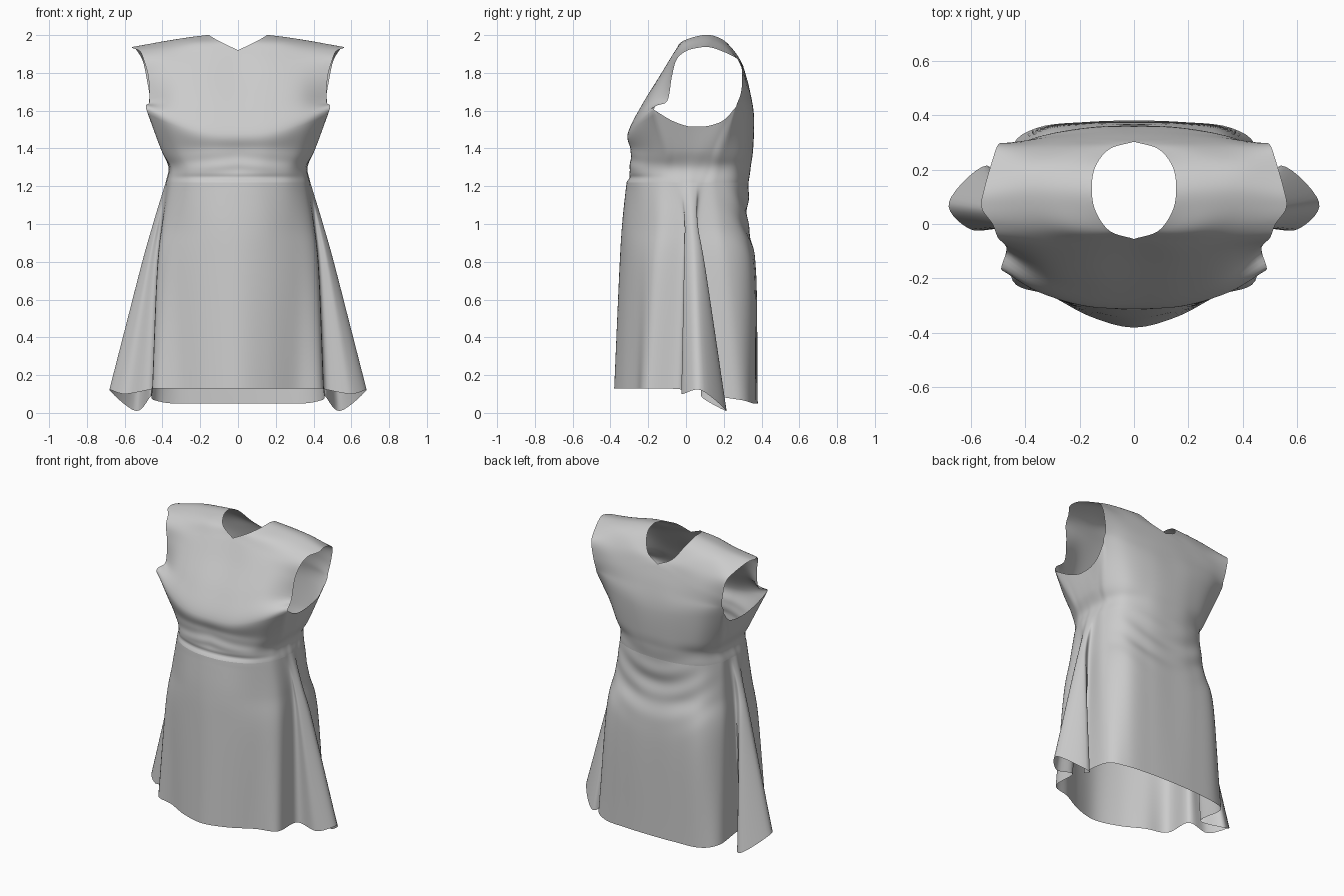
import bpy, bmesh, math
from mathutils import Vector

if "Cube" in bpy.data.objects:
    bpy.data.objects.remove(bpy.data.objects["Cube"])


def spline(pts, n, mirror_ends=False, pre=None, post=None):
    """Catmull-Rom samples; mirror_ends keeps the curve smooth across x = 0,
    pre and post are optional neighbours that set the end tangents."""
    pts = [Vector(p) for p in pts]

    def phantom(a, b):
        if mirror_ends and abs(a.x) < 1e-6:
            return Vector((-b.x, b.y, b.z))
        return a * 2 - b
    p = [pre or phantom(pts[0], pts[1])] + pts + [post or phantom(pts[-1], pts[-2])]
    out = []
    for i in range(1, len(p) - 2):
        a, b, c, d = p[i - 1:i + 3]
        for k in range(n):
            t = k / n
            out.append(0.5 * (2 * b + (c - a) * t + (2 * a - 5 * b + 4 * c - d) * t * t
                              + (3 * b - a - 3 * c + d) * t ** 3))
    return out + [pts[-1]]


def bump(v, centre, width):
    return math.exp(-((v - centre) / width) ** 2)


def wrinkle(p):
    """Gathers under the bust, a waist seam and draped swags on the back."""
    q = p.copy()
    q.x = max(q.x, 0)
    side = max(0, 1 - (q.x / 0.4) ** 2)
    if q.y < -0.1:
        q.y += 0.012 * side * bump(q.z, 1.245, 0.015)
        q.y += 0.003 * side * bump(q.z, 1.3, 0.07) * math.sin(q.z * 75 + q.x * 9)
    elif q.y > 0.12:
        q.y += 0.006 * side * bump(q.z, 1.05, 0.17) * math.sin((q.z - 1.4 * q.x ** 2) * 40)
    return q


def loft(bm, rows, n, pre=None, post=None):
    """Splines down the columns of already sampled rows, then quads."""
    vs = []
    for j, c in enumerate(zip(*rows)):
        col = spline(c, n, pre=pre and pre[j], post=post and post[j])
        vs.append([bm.verts.new(wrinkle(p)) for p in col])
    for a, b in zip(vs, vs[1:]):
        for i in range(len(a) - 1):
            bm.faces.new((a[i], b[i], b[i + 1], a[i + 1]))


def ease(edge, inner, beyond):
    """End tangents: free at the neck side, continuous towards the armhole."""
    m = len(edge) - 1
    return [(e * 2 - i).lerp(b, min(1, 2 * j / m))
            for j, (e, i, b) in enumerate(zip(edge, inner, beyond))]


def finish(bm, name):
    bmesh.ops.remove_doubles(bm, verts=bm.verts, dist=0.0005)
    bmesh.ops.recalc_face_normals(bm, faces=bm.faces)
    me = bpy.data.meshes.new(name)
    bm.to_mesh(me)
    bm.free()
    ob = bpy.data.objects.new(name, me)
    bpy.context.collection.objects.link(ob)
    m = ob.modifiers.new("mirror", 'MIRROR')
    m.use_clip = True
    m.merge_threshold = 0.001
    bpy.ops.object.select_all(action='DESELECT')
    ob.select_set(True)
    bpy.context.view_layer.objects.active = ob
    bpy.ops.object.shade_smooth_by_angle(angle=math.radians(60))


def flat(z, xy):
    return [(x, y, z) for x, y in xy]


# Half sections, front centre to back centre
armhole = [(0, -.308, 1.48), (.18, -.3, 1.49), (.35, -.25, 1.54), (.485, -.17, 1.605),
           (.465, -.08, 1.55), (.45, 0, 1.52), (.445, .05, 1.515), (.445, .12, 1.52),
           (.455, .2, 1.55), (.465, .265, 1.62), (.33, .325, 1.6), (.16, .355, 1.58),
           (0, .36, 1.57)]
bust = flat(1.39, [(0, -.292), (.16, -.285), (.31, -.22), (.395, -.12), (.405, -.06), (.405, 0),
                   (.405, .04), (.405, .09), (.4, .14), (.39, .2), (.3, .3), (.15, .345), (0, .355)])
ribs = flat(1.3, [(0, -.297), (.14, -.287), (.27, -.23), (.345, -.13), (.362, -.06), (.366, 0),
                  (.368, .03), (.366, .07), (.362, .12), (.35, .18), (.29, .27), (.15, .33), (0, .342)])
waist = flat(1.22, [(0, -.315), (.13, -.3), (.26, -.245), (.345, -.15), (.375, -.06), (.38, -.01),
                    (.383, .02), (.38, .05), (.375, .09), (.365, .16), (.3, .26), (.15, .32), (0, .333)])
hip = flat(1, [(0, -.338), (.15, -.315), (.29, -.24), (.39, -.14), (.405, -.015), (.43, -.005),
               (.45, .03), (.435, .062), (.395, .06), (.39, .18), (.31, .285), (.16, .322), (0, .328)])
thigh = flat(.75, [(0, -.353), (.16, -.323), (.31, -.25), (.42, -.165), (.43, -.02), (.485, -.008),
                   (.52, .05), (.475, .105), (.42, .07), (.425, .22), (.335, .34), (.17, .368), (0, .37)])
hem = [(0, -.38, .13), (.16, -.34, .13), (.31, -.262, .13), (.445, -.21, .13), (.46, -.03, .125),
       (.6, -.02, .1), (.68, .08, .12), (.54, .215, .01), (.46, .08, .09), (.45, .28, .07),
       (.35, .355, .05), (.17, .375, .05), (0, .38, .05)]

# Shoulder strips, neck or centre line out to the armhole edge
yoke = [armhole[:4],
        [(0, -.232, 1.63), (.17, -.232, 1.63), (.33, -.188, 1.66), (.468, -.1, 1.65)],
        [(0, -.13, 1.79), (.17, -.135, 1.79), (.33, -.11, 1.8), (.475, -.075, 1.78)],
        [(0, -.055, 1.92), (.16, -.07, 1.895), (.34, -.06, 1.88), (.5, -.05, 1.87)],
        [(.09, -.025, 1.963), (.22, -.02, 1.955), (.36, -.01, 1.93), (.52, 0, 1.915)],
        [(.142, .05, 1.992), (.26, .06, 1.98), (.4, .06, 1.955), (.56, .06, 1.932)],
        [(.155, .13, 2), (.27, .14, 1.985), (.4, .14, 1.965), (.55, .13, 1.935)],
        [(.142, .21, 1.965), (.26, .22, 1.95), (.39, .22, 1.935), (.52, .235, 1.895)],
        [(.09, .275, 1.885), (.2, .28, 1.88), (.36, .28, 1.86), (.5, .29, 1.85)],
        [(0, .302, 1.84), (.17, .31, 1.8), (.33, .31, 1.77), (.48, .297, 1.75)],
        [(0, .335, 1.72), (.16, .335, 1.7), (.33, .32, 1.69), (.468, .287, 1.68)],
        armhole[:8:-1]]

N = 7
# Bodice: body tube plus the yoke over the shoulders
bm = bmesh.new()
Y = [spline(r, N, i in (0, 1, 2, 9, 10, 11)) for i, r in enumerate(yoke)]
armpit = spline(armhole[3:10], N)
top = Y[0][:-1] + armpit[:-1] + Y[-1][::-1]
tube = [spline(r, N, True) for r in (bust, ribs, waist)]
lift = [a * 2 - b for a, b in zip(top, tube[0])]
k = 3 * N
for j in range(k + 1):
    w = min(1, 2 * (k - j) / k)
    lift[j] = lift[j].lerp(Y[1][j], w)
    lift[-1 - j] = lift[-1 - j].lerp(Y[-2][j], w)
loft(bm, [top] + tube, 9, pre=lift)
loft(bm, Y[:4], 6, pre=tube[0][:k + 1], post=ease(Y[3], Y[2], Y[4]))
loft(bm, Y[3:10], 6, pre=ease(Y[3], Y[4], Y[2]), post=ease(Y[9], Y[8], Y[10]))
loft(bm, Y[9:], 6, pre=ease(Y[9], Y[10], Y[8]), post=tube[0][:-k - 2:-1])
finish(bm, "bodice")

# Skirt: flared tube with a deep pleat on each side
bm = bmesh.new()
loft(bm, [spline(r, N, True) for r in (waist, hip, thigh, hem)], 16)
finish(bm, "skirt")
